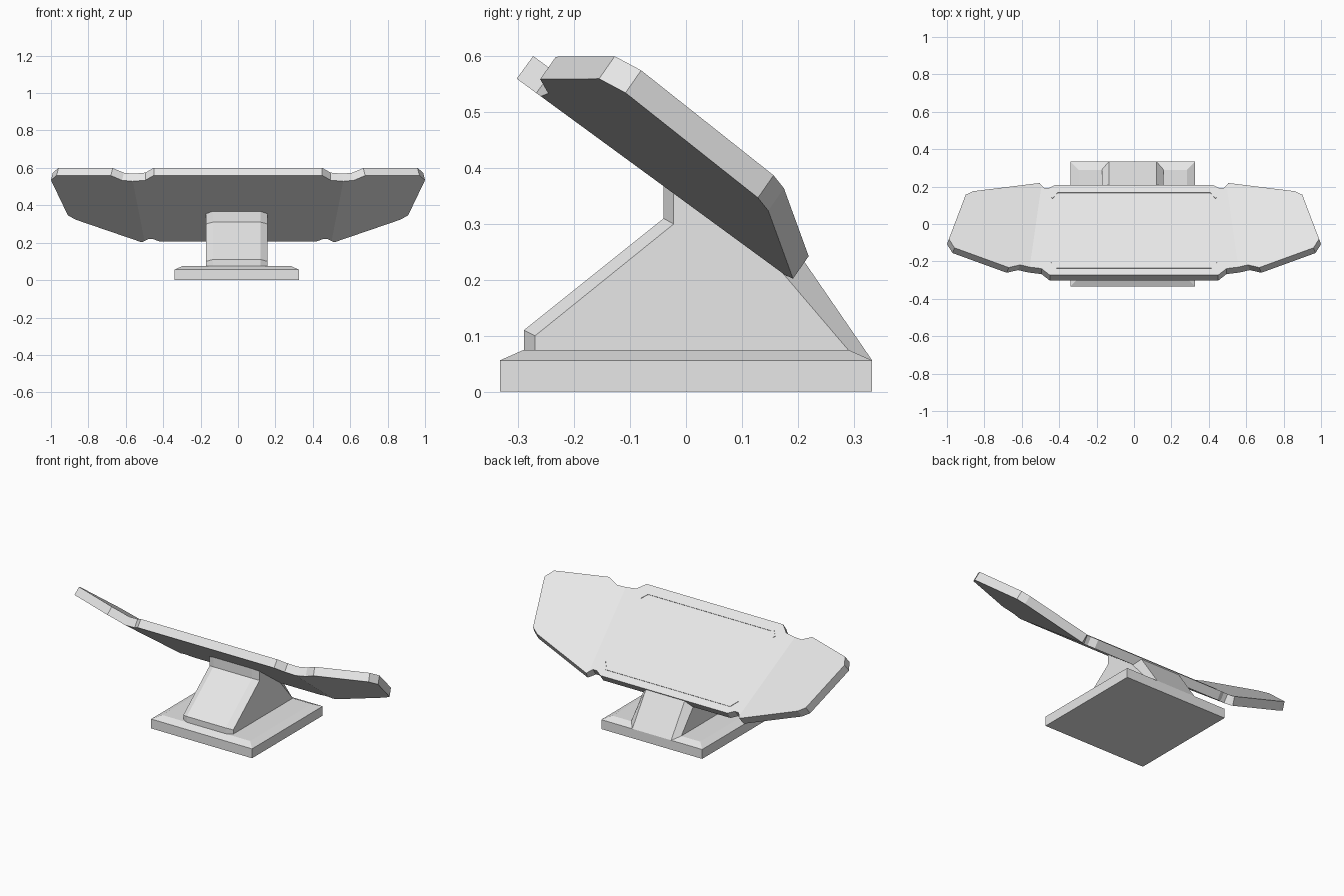
import bpy, bmesh
from mathutils import Vector

if "Cube" in bpy.data.objects:
    bpy.data.objects.remove(bpy.data.objects["Cube"])

grey = bpy.data.materials.new("light grey")
grey.diffuse_color = (0.8, 0.8, 0.8, 1)
grey.use_nodes = True
grey.node_tree.nodes["Principled BSDF"].inputs["Base Color"].default_value = grey.diffuse_color

S, C = 0.5906, 0.807      # sine and cosine of the panel tilt
FLOOR = 0.273             # height of the panel underside along its normal
THICK = 0.05
OFF = -0.007              # the stand sits slightly off centre


def finish(name, bm):
    bmesh.ops.recalc_face_normals(bm, faces=bm.faces)
    me = bpy.data.meshes.new(name)
    bm.to_mesh(me)
    bm.free()
    me.materials.append(grey)
    ob = bpy.data.objects.new(name, me)
    bpy.context.collection.objects.link(ob)
    return ob


def tilt(x, v, w):
    """Panel coordinates (across, up the slope, along normal) to world."""
    w += FLOOR
    return Vector((x, -C * v + S * w, S * v + C * w))


def loft(name, sections):
    """Join equal-length closed sections and cap both ends."""
    bm = bmesh.new()
    rings = [[bm.verts.new(p) for p in s] for s in sections]
    n = len(rings[0])
    for a, b in zip(rings, rings[1:]):
        for i in range(n):
            j = (i + 1) % n
            bm.faces.new((a[i], a[j], b[j], b[i]))
    bm.faces.new(rings[0])
    bm.faces.new(rings[-1])
    return finish(name, bm)


# Base: square slab with a chamfered upper rim
def square(h, z):
    return [(OFF + sx * h, sy * h, z) for sx, sy in ((-1, -1), (1, -1), (1, 1), (-1, 1))]


loft("base", [square(0.333, 0), square(0.333, 0.056), square(0.29, 0.075)])

# Pedestal: wedge with chamfered corners, lofted across x
side = [(-0.27, 0.06), (-0.27, 0.10), (-0.022, 0.30), (-0.022, 0.37), (0.162, 0.225), (0.29, 0.075), (0.27, 0.06)]
mid = [(-0.29, 0.06), (-0.29, 0.11), (-0.04, 0.31), (-0.04, 0.38), (0.20, 0.2495), (0.333, 0.056), (0.30, 0.05)]
loft("pedestal", [[(OFF + x, y, z) for y, z in prof]
                  for x, prof in ((-0.165, side), (-0.128, mid), (0.128, mid), (0.165, side))])

# Panel: flat centre with two wings folded up along slanted hinges
half = [(0.42, -0.023), (0.455, -0.001), (0.48, -0.001), (0.50, -0.02),
        (0.515, -0.035), (0.87, 0.0725), (0.91, 0.101), (1.0, 0.403),
        (0.97, 0.456), (0.68, 0.5405), (0.62, 0.514), (0.563, 0.5215),
        (0.495, 0.5315), (0.45, 0.575)]
H1, H2 = 3, 11            # hinge points in the half outline
bm = bmesh.new()
low, top = [], []
for sgn in (1, -1):
    lo, hi = [], []
    for i, (x, v) in enumerate(half):
        w = 0.0
        n = Vector((0, 0, 1))
        if H1 < i < H2:
            w = max(0, 0.21 * (x - 0.5 - 0.115 * (v + 0.03)))
            n = Vector((-0.21, 0.024, 1)).normalized()
        elif i in (H1, H2):
            n = Vector((-0.105, 0.012, 1))
        n *= THICK
        lo.append(bm.verts.new(tilt(sgn * x, v, w)))
        hi.append(bm.verts.new(tilt(sgn * (x + n.x), v + n.y, w + n.z)))
    low.append(lo)
    top.append(hi)
for r, l in (low, top):
    bm.faces.new(r[:H1 + 1] + r[H2:] + (l[:H1 + 1] + l[H2:])[::-1])
    bm.faces.new(r[H1:H2 + 1])
    bm.faces.new(l[H1:H2 + 1])
lo = low[0] + low[1][::-1]
hi = top[0] + top[1][::-1]
for i in range(len(lo)):
    j = (i + 1) % len(lo)
    bm.faces.new((lo[i], lo[j], hi[j], hi[i]))
finish("control_panel", bm)


# Trim strips: thin raised brackets along the front and back of the centre
def strip(name, pts, inner):
    sections = []
    for (x, v), (xi, vi) in zip(pts, inner):
        sections.append([tilt(x, v, THICK - 0.002), tilt(xi, vi, THICK - 0.002),
                         tilt(xi, vi, THICK + 0.003), tilt(x, v, THICK + 0.003)])
    loft(name, sections)


for name, edge, end, d in (("back_trim", 0.018, 0.060, 1), ("front_trim", 0.530, 0.492, -1)):
    strip(name,
          [(-0.445, end), (-0.415, edge), (0.415, edge), (0.445, end)],
          [(-0.435, end + 0.008 * d), (-0.408, edge + 0.013 * d),
           (0.408, edge + 0.013 * d), (0.435, end + 0.008 * d)])
